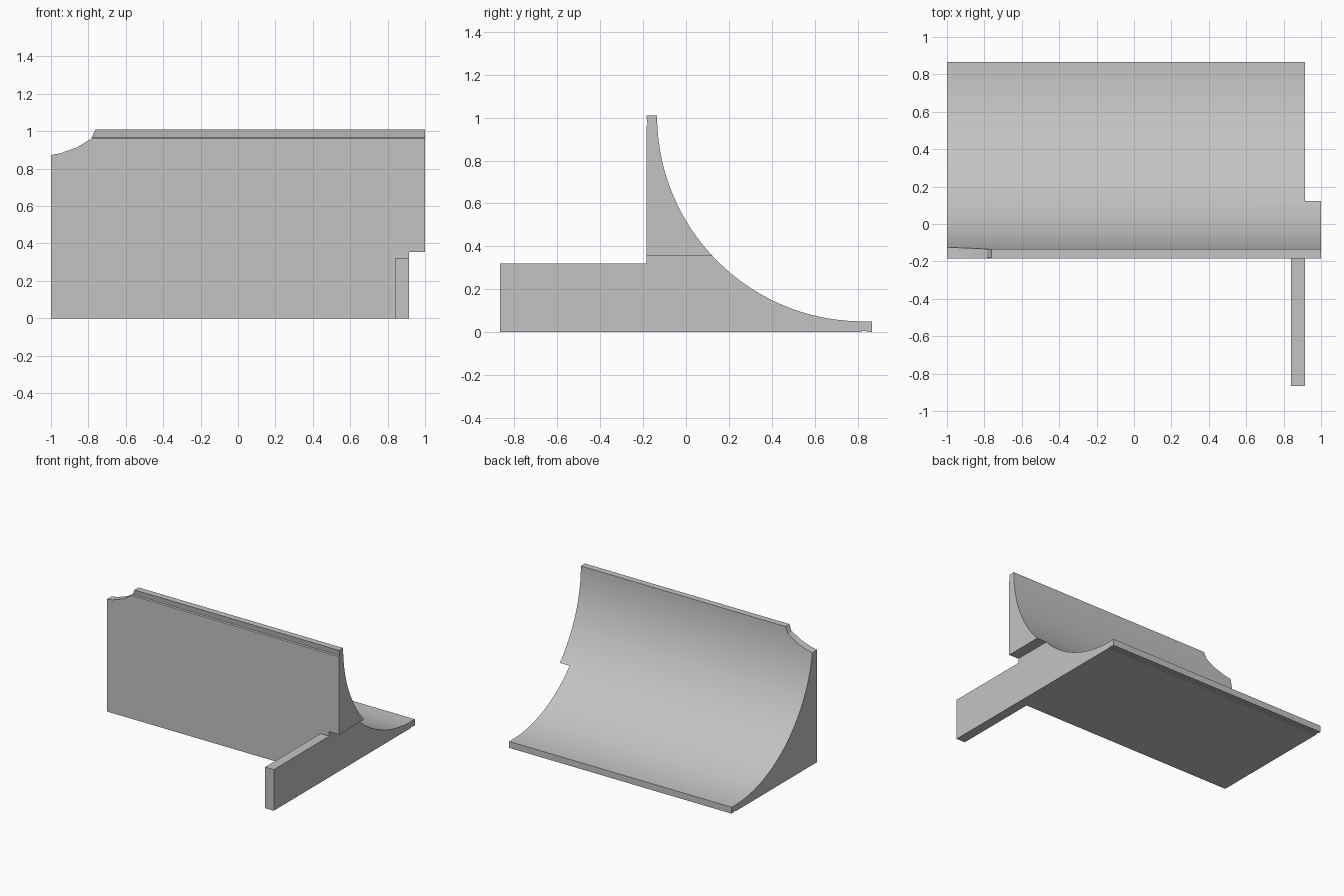
import bpy, bmesh
from math import cos, sin, pi, radians

cube = bpy.data.objects.get("Cube")
if cube:
    bpy.data.objects.remove(cube, do_unlink=True)

grey = bpy.data.materials.new("plain grey")
grey.use_nodes = True
colour = (0.55, 0.55, 0.55, 1)
grey.diffuse_color = colour
grey.node_tree.nodes["Principled BSDF"].inputs["Base Color"].default_value = colour


def prism(name, points, direction):
    """Extrude a closed outline of 3D points along a direction."""
    bm = bmesh.new()
    face = bm.faces.new([bm.verts.new(p) for p in points])
    new = bmesh.ops.extrude_face_region(bm, geom=[face])["geom"]
    bmesh.ops.translate(bm, vec=direction,
                        verts=[v for v in new if isinstance(v, bmesh.types.BMVert)])
    bmesh.ops.recalc_face_normals(bm, faces=bm.faces)
    mesh = bpy.data.meshes.new(name)
    bm.to_mesh(mesh)
    bm.free()
    mesh.materials.append(grey)
    obj = bpy.data.objects.new(name, mesh)
    bpy.context.collection.objects.link(obj)
    return obj


def box(name, x, y, z):
    base = [(x[0], y[0]), (x[1], y[0]), (x[1], y[1]), (x[0], y[1])]
    return prism(name, [(a, b, z[0]) for a, b in base], (0, 0, z[1] - z[0]))


def activate(obj):
    bpy.ops.object.select_all(action='DESELECT')
    obj.select_set(True)
    bpy.context.view_layer.objects.active = obj


def combine(obj, tool, operation):
    """Apply a boolean and discard the tool."""
    tool.hide_render = True
    mod = obj.modifiers.new("boolean", 'BOOLEAN')
    mod.operation, mod.solver, mod.object = operation, 'EXACT', tool
    activate(obj)
    bpy.ops.object.modifier_apply(modifier=mod.name)
    bpy.data.objects.remove(tool, do_unlink=True)


# Curved body: upright wall, quarter-round back and thin lips at both ends
FRONT, BACK, TOP, RADIUS, STEPS = -0.185, 0.867, 1.01, 0.96, 36
centre_y = FRONT + 0.05 + RADIUS
outline = [(FRONT, 0), (FRONT, 0.96), (FRONT + 0.006, 0.967), (FRONT, TOP)]
for i in range(STEPS + 1):
    a = pi + pi / 2 * i / STEPS
    outline.append((centre_y + RADIUS * cos(a), TOP + RADIUS * sin(a)))
outline += [(BACK, 0.05), (BACK, 0), (BACK - 0.043, 0.006), (BACK - 0.05, 0)]
body = prism("curved_body", [(-1, y, z) for y, z in outline], (2, 0, 0))

# Notch under the left end
combine(body, box("notch_cutter", (0.915, 1.1), (-0.5, 1.2), (-0.2, 0.355)), 'DIFFERENCE')

# Scooped upper corner at the right end
scoop = [(-1.1, 0.86), (-1, 0.873), (-0.95, 0.882), (-0.86, 0.914),
         (-0.785, 0.96), (-0.762, TOP), (-0.72, 1.1), (-1.1, 1.1)]
combine(body, prism("corner_cutter", [(x, -0.5, z) for x, z in scoop], (0, 1, 0)), 'DIFFERENCE')

# Arm reaching forward, flush with the notched end
combine(body, box("front_arm", (0.84, 0.915), (-0.867, FRONT + 0.03), (0, 0.32)), 'UNION')

activate(body)
bpy.ops.object.shade_smooth_by_angle(angle=radians(15))
